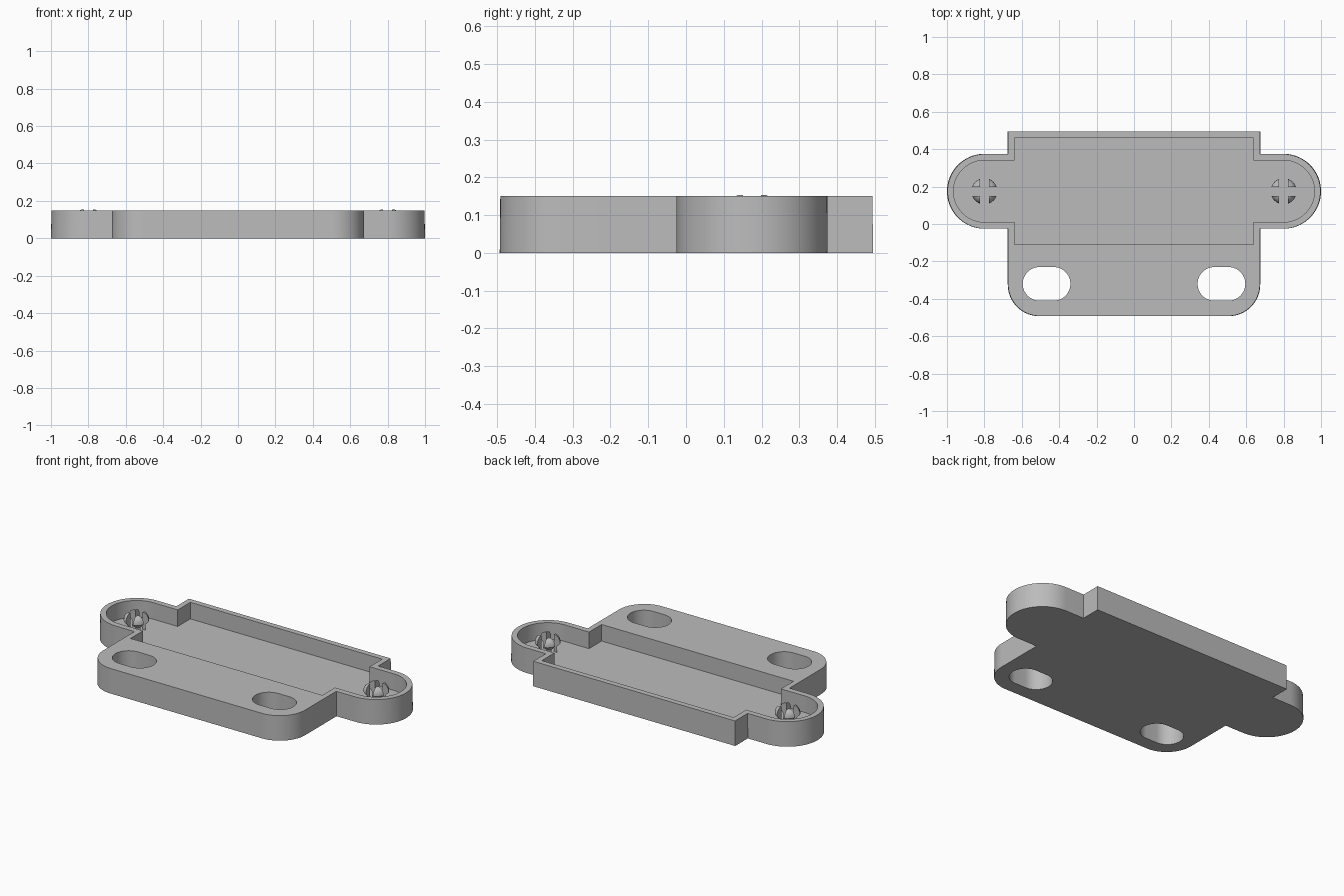
import bpy, bmesh
from math import sin, cos, pi, radians

old = bpy.data.objects.get("Cube")
if old:
    bpy.data.objects.remove(old, do_unlink=True)

grey = bpy.data.materials.new("grey plastic")
grey.use_nodes = True
colour = (0.5, 0.5, 0.5, 1)
grey.diffuse_color = colour
grey.node_tree.nodes["Principled BSDF"].inputs["Base Color"].default_value = colour

HEIGHT, FLOOR = 0.15, 0.05
EAR_X, EAR_Y = 0.8, 0.175


def arc(cx, cy, r, start, end, steps=24):
    """Points on an arc, angles in degrees."""
    angles = [radians(start + (end - start) * i / steps) for i in range(steps + 1)]
    return [(cx + r * cos(a), cy + r * sin(a)) for a in angles]


def finish(name, bm):
    bmesh.ops.recalc_face_normals(bm, faces=bm.faces)
    mesh = bpy.data.meshes.new(name)
    bm.to_mesh(mesh)
    bm.free()
    mesh.materials.append(grey)
    obj = bpy.data.objects.new(name, mesh)
    bpy.context.collection.objects.link(obj)
    return obj


def prism(name, outline, z0, z1, top_scale=1.0):
    """Extrude a closed outline, with a slight draft if wanted."""
    bm = bmesh.new()
    base = bm.faces.new([bm.verts.new((x, y, z0)) for x, y in outline])
    top = bmesh.ops.extrude_face_region(bm, geom=[base])["geom"]
    for v in (g for g in top if isinstance(g, bmesh.types.BMVert)):
        v.co = (v.co.x * top_scale, v.co.y * top_scale, z1)
    return finish(name, bm)


def cut(obj, cutters):
    for cutter in cutters:
        mod = obj.modifiers.new("cut", "BOOLEAN")
        mod.operation, mod.solver, mod.object = "DIFFERENCE", "EXACT", cutter
    bpy.context.view_layer.objects.active = obj
    bpy.ops.object.select_all(action="DESELECT")
    obj.select_set(True)
    for mod in list(obj.modifiers):
        bpy.ops.object.modifier_apply(modifier=mod.name)
    for cutter in cutters:
        bpy.data.objects.remove(cutter, do_unlink=True)
    bpy.ops.object.shade_smooth_by_angle(angle=radians(30))


def mirrored(half):
    """Complete an outline from its +x half."""
    return half + [(-x, y) for x, y in reversed(half)]


def eared_half(x, back, ear_r):
    """The +x side from the ear's front step round to the back edge."""
    return ([(x, EAR_Y - ear_r)] + arc(EAR_X, EAR_Y, ear_r, -90, 90, 40)
            + [(x, EAR_Y + ear_r), (x, back)])


# Tray body with rounded front corners and round ears
outer = arc(0.505, -0.323, 0.17, -90, 0) + eared_half(0.675, 0.495, 0.2)
tray = prism("tray", mirrored(outer), 0, HEIGHT, 0.997)

# Recess following the ears, and two mounting slots
recess = [(0.64, -0.11)] + eared_half(0.64, 0.46, 0.165)
cutters = [prism("recess_cutter", mirrored(recess), FLOOR, 0.3)]
for side in (-1, 1):
    cx = side * 0.4675
    slot = arc(cx + 0.0375, -0.32, 0.09, -90, 90) + arc(cx - 0.0375, -0.32, 0.09, 90, 270)
    cutters.append(prism("slot_cutter", slot, -0.1, 0.3))
cut(tray, cutters)


# Split snap pegs: a turned barrel divided into four prongs
def snap_peg(name, cx, cy):
    profile = [(0.05, FLOOR - 0.01), (0.05, 0.085), (0.07, 0.108),
               (0.069, 0.125), (0.058, 0.145), (0.045, 0.153)]
    steps = 32
    bm = bmesh.new()
    rings = [[bm.verts.new((cx + r * cos(2 * pi * i / steps), cy + r * sin(2 * pi * i / steps), z))
              for i in range(steps)] for r, z in profile]
    for low, high in zip(rings, rings[1:]):
        for i in range(steps):
            j = (i + 1) % steps
            bm.faces.new((low[i], low[j], high[j], high[i]))
    bm.faces.new(rings[0])
    bm.faces.new(rings[-1])
    peg = finish(name, bm)
    gaps = []
    for hx, hy in ((0.2, 0.024), (0.024, 0.2)):
        box = [(cx - hx, cy - hy), (cx + hx, cy - hy), (cx + hx, cy + hy), (cx - hx, cy + hy)]
        gaps.append(prism("gap_cutter", box, FLOOR, 0.3))
    cut(peg, gaps)


snap_peg("right_snap_peg", -EAR_X, EAR_Y)
snap_peg("left_snap_peg", EAR_X, EAR_Y)
